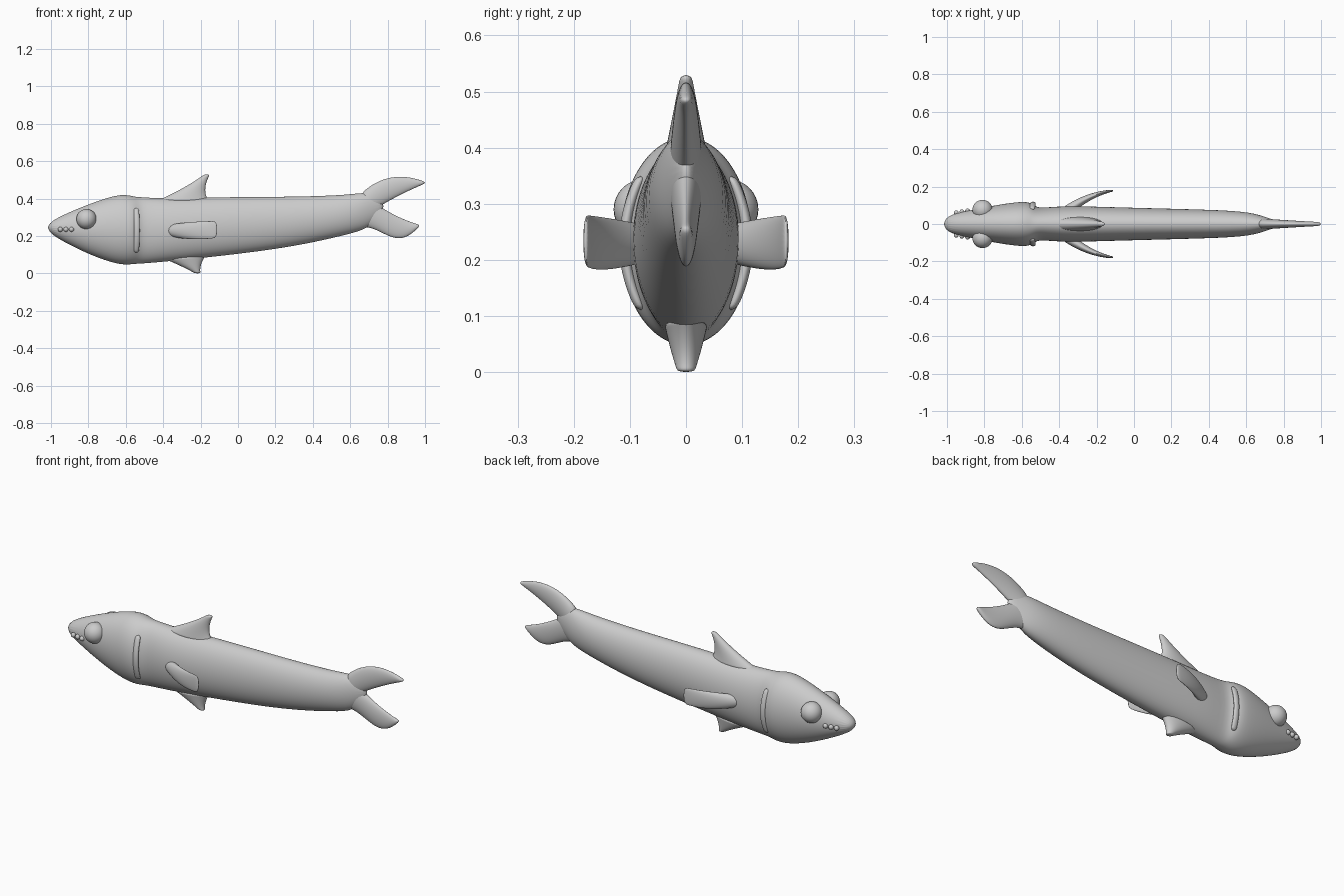
import bpy
import bmesh
import math
from mathutils import Vector

cube = bpy.data.objects.get("Cube")
if cube:
    bpy.data.objects.remove(cube)

# One plain colour for the whole fish
grey_colour = (0.6, 0.6, 0.6, 1)
grey = bpy.data.materials.new("soft grey")
grey.use_nodes = True
grey.diffuse_color = grey_colour
grey.node_tree.nodes["Principled BSDF"].inputs["Base Color"].default_value = grey_colour


def loft(name, sections, sides=24):
    """Skin elliptical rings; each section is (edge, opposite edge, half thickness)."""
    bm = bmesh.new()
    rings = []
    for edge, opposite, thickness in sections:
        middle = (edge + opposite) / 2
        reach = (opposite - edge) / 2
        angles = [math.tau * i / sides for i in range(sides)]
        rings.append([bm.verts.new(middle + reach * math.cos(angle) + thickness * math.sin(angle))
                      for angle in angles])
    for ring, following in zip(rings, rings[1:]):
        for i in range(sides):
            bm.faces.new((ring[i - 1], ring[i], following[i], following[i - 1]))
    bm.faces.new(rings[0])
    bm.faces.new(rings[-1])
    bmesh.ops.recalc_face_normals(bm, faces=bm.faces)

    mesh = bpy.data.meshes.new(name)
    bm.to_mesh(mesh)
    bm.free()
    mesh.shade_smooth()
    mesh.materials.append(grey)
    part = bpy.data.objects.new(name, mesh)
    bpy.context.collection.objects.link(part)
    smoothing = part.modifiers.new("smoothing", "SUBSURF")
    smoothing.levels = smoothing.render_levels = 2


def bezier(points, t):
    """Point on the curve steered by any number of control points."""
    points = [Vector(point) for point in points]
    while len(points) > 1:
        points = [start.lerp(end, t) for start, end in zip(points, points[1:])]
    return points[0]


def fin(name, edge, opposite, direction, root, tip, steps=8):
    """Blade between two curved edges, thinning from root to tip."""
    sections = []
    for i in range(steps + 1):
        t = i / steps
        thickness = Vector(direction) * (root + (tip - root) * t)
        sections.append((bezier(edge, t), bezier(opposite, t), thickness))
    loft(name, sections)


def upright_fin(name, edge, opposite, root, tip):
    """Fin standing in the middle plane, with edges given as x and z."""
    edges = [[(x, 0, z) for x, z in points] for points in (edge, opposite)]
    fin(name, *edges, (0, 1, 0), root, tip)


def ball(name, centre, radius):
    bpy.ops.mesh.primitive_uv_sphere_add(segments=32, ring_count=16, radius=radius, location=centre)
    part = bpy.context.object
    part.name = name
    part.data.shade_smooth()
    part.data.materials.append(grey)


# Body: x, belly height, back height, half width
body_profile = [
    (-1.02, .22, .27, .04), (-.9, .15, .33, .07), (-.75, .08, .39, .1),
    (-.62, .04, .43, .12), (-.55, .05, .41, .12), (-.52, .05, .41, .08),
    (-.4, .06, .4, .1), (-.1, .09, .41, .09), (.3, .14, .41, .08),
    (.6, .21, .42, .07), (.7, .24, .44, .04), (.78, .33, .39, .01),
]
loft("body", [(Vector((x, 0, belly)), Vector((x, 0, back)), Vector((0, width, 0)))
              for x, belly, back, width in body_profile])

# Fins on the middle plane
upright_fin("dorsal_fin",
            [(-.45, .38), (-.27, .46), (-.18, .53)],
            [(-.15, .38), (-.2, .44), (-.15, .53)], root=.04, tip=.01)
upright_fin("belly_fin",
            [(-.4, .08), (-.28, .03), (-.23, 0)],
            [(-.17, .1), (-.21, .04), (-.2, 0)], root=.04, tip=.015)
upright_fin("upper_tail_fin",
            [(.7, .32), (.83, .41), (1, .48)],
            [(.65, .42), (.8, .57), (1, .49)], root=.03, tip=.01)
upright_fin("lower_tail_fin",
            [(.7, .4), (.83, .3), (.97, .26)],
            [(.65, .25), (.78, .26), (.84, .1), (.97, .25)], root=.03, tip=.01)

# Paired parts on both sides of the body
for side, s in (("right", -1), ("left", 1)):
    # Swept side fin, with its chord upright
    fin(side + "_side_fin",
        [(-.37, s * .06, .2), (-.25, s * .16, .17), (-.11, s * .18, .19)],
        [(-.37, s * .06, .26), (-.25, s * .16, .28), (-.11, s * .18, .28)],
        (-.6, s * .8, 0), root=.03, tip=.006)

    # Rounded ridge along the gill edge
    fin(side + "_gill_ridge",
        [(-.56, s * .08, .11), (-.55, s * .14, .23), (-.56, s * .08, .35)],
        [(-.53, s * .08, .11), (-.52, s * .14, .23), (-.53, s * .08, .35)],
        (0, 1, 0), root=.01, tip=.01)

    # Bulging eye and small bumps along the snout
    ball(side + "_eye", (-.81, s * .075, .29), .054)
    for i in range(3):
        ball(f"{side}_snout_bump_{i + 1}", (-.95 + .03 * i, s * (.06 + .005 * i), .235), .013)
